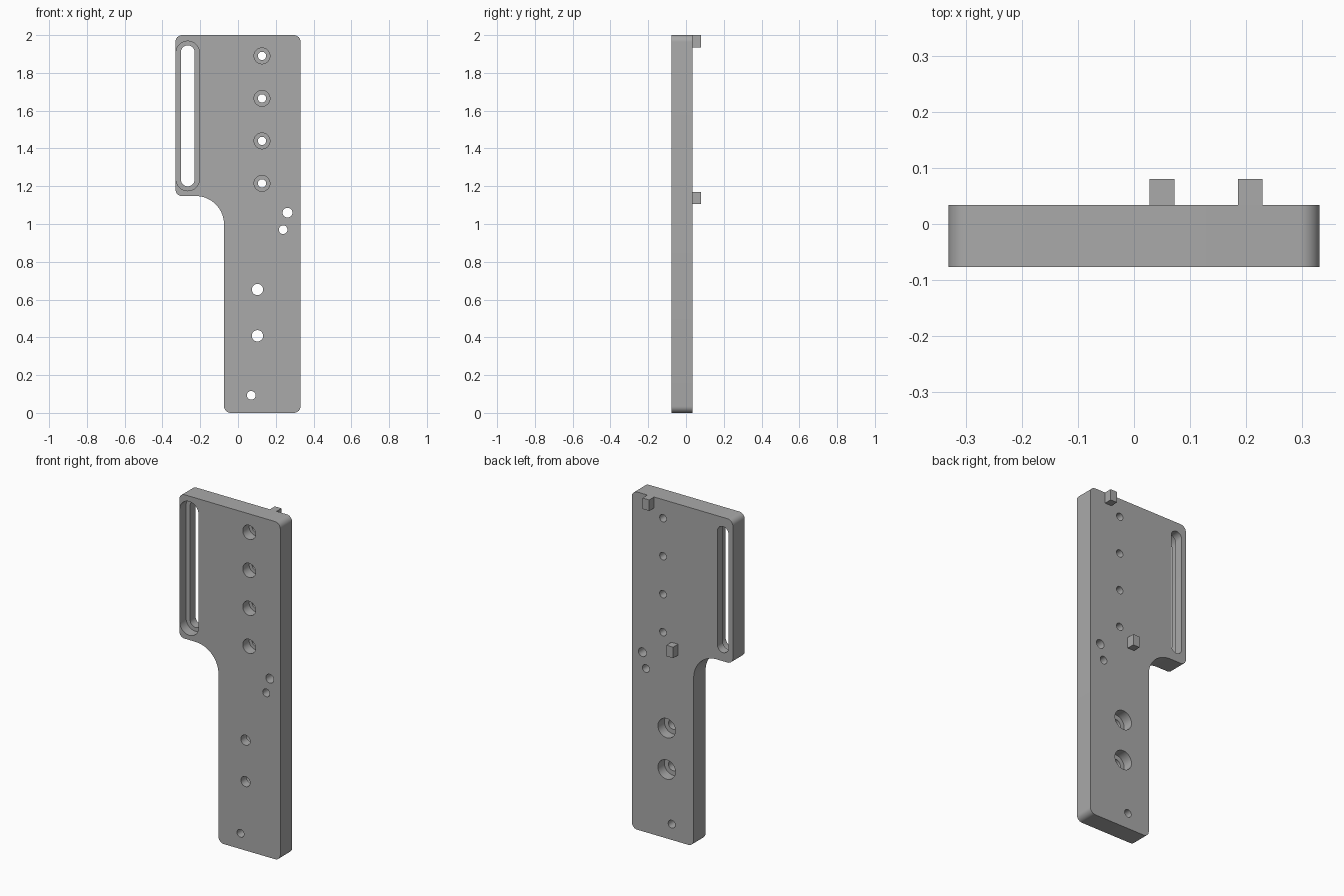
import bpy, bmesh, math
from math import pi, sin, cos

cube = bpy.data.objects.get("Cube")
if cube:
    bpy.data.objects.remove(cube, do_unlink=True)

FRONT, BACK, PEG_BACK = -0.077, 0.034, 0.08
OVER = 0.02  # cutter overshoot

grey = bpy.data.materials.new("machined_grey")
grey.use_nodes = True
colour = (0.4, 0.4, 0.4, 1)
grey.diffuse_color = colour
grey.node_tree.nodes["Principled BSDF"].inputs["Base Color"].default_value = colour


def arc(x, z, r, start, end, n=8):
    """Points on an arc in the XZ plane, angles in degrees."""
    angles = [math.radians(start + (end - start) * i / n) for i in range(n + 1)]
    return [(x + r * cos(a), z + r * sin(a)) for a in angles]


def slot(x, z0, z1, r):
    return arc(x, z1, r, 0, 180, 20) + arc(x, z0, r, 180, 360, 20)


def circle(x, z, r):
    return arc(x, z, r, 0, 360, 40)[:-1]


def prism(name, profiles, y0, y1):
    """Extrude closed XZ profiles from y0 to y1 as one object."""
    bm = bmesh.new()
    for points in profiles:
        face = bm.faces.new([bm.verts.new((x, y0, z)) for x, z in points])
        out = bmesh.ops.extrude_face_region(bm, geom=[face])
        verts = [g for g in out["geom"] if isinstance(g, bmesh.types.BMVert)]
        bmesh.ops.translate(bm, verts=verts, vec=(0, y1 - y0, 0))
    bmesh.ops.recalc_face_normals(bm, faces=bm.faces)
    mesh = bpy.data.meshes.new(name)
    bm.to_mesh(mesh)
    bm.free()
    mesh.materials.append(grey)
    obj = bpy.data.objects.new(name, mesh)
    bpy.context.collection.objects.link(obj)
    return obj


def cut(target, cutter):
    """Subtract the cutter, then discard it."""
    cutter.hide_render = True
    mod = target.modifiers.new(cutter.name, "BOOLEAN")
    mod.operation, mod.solver, mod.object = "DIFFERENCE", "EXACT", cutter
    bpy.context.view_layer.objects.active = target
    bpy.ops.object.modifier_apply(modifier=mod.name)
    bpy.data.objects.remove(cutter, do_unlink=True)


# Plate outline: wide upper part, concave fillet, narrow lower part
SIDE, NECK, STEP, R, FILLET = 0.331, -0.074, 1.148, 0.035, 0.15
outline = (arc(SIDE - R, R, R, -90, 0)
           + arc(SIDE - R, 2 - R, R, 0, 90)
           + arc(-SIDE + R, 2 - R, R, 90, 180)
           + arc(-SIDE + R, STEP + R, R, 180, 270)
           + arc(NECK - FILLET, STEP - FILLET, FILLET, 90, 0, 16)
           + arc(NECK + R, R, R, 180, 270))
plate = prism("plate", [outline], FRONT, BACK)

# Hole layout
screws = [(0.127, 1.215 + 0.225 * i) for i in range(4)]
bolts = [(0.103, 0.653), (0.103, 0.408)]
pins = [(0.262, 1.06, 0.026), (0.239, 0.97, 0.023), (0.07, 0.093, 0.023)]
SLOT_X = -0.266

# Holes and slot running right through
through = [circle(x, z, 0.022) for x, z in screws]
through += [circle(x, z, 0.03) for x, z in bolts]
through += [circle(*p) for p in pins]
through.append(slot(SLOT_X, 1.235, 1.91, 0.036))
cut(plate, prism("through_cutter", through, FRONT - OVER, BACK + OVER))

# Front counterbores and slot recess
front = [circle(x, z, 0.042) for x, z in screws]
front.append(slot(SLOT_X, 1.238, 1.906, 0.062))
cut(plate, prism("front_cutter", front, FRONT - OVER, FRONT + 0.06))

# Back counterbores
back = [circle(x, z, 0.057) for x, z in bolts]
cut(plate, prism("back_cutter", back, BACK - 0.06, BACK + OVER))

bpy.ops.object.select_all(action="DESELECT")
plate.select_set(True)
bpy.context.view_layer.objects.active = plate
bpy.ops.object.shade_smooth_by_angle(angle=math.radians(30))

# Square locating pegs on the back
for name, x0, x1, z0, z1 in [("upper_peg", 0.185, 0.229, 1.935, 2.0),
                             ("lower_peg", 0.028, 0.072, 1.105, 1.17)]:
    prism(name, [[(x0, z0), (x1, z0), (x1, z1), (x0, z1)]], BACK, PEG_BACK)
